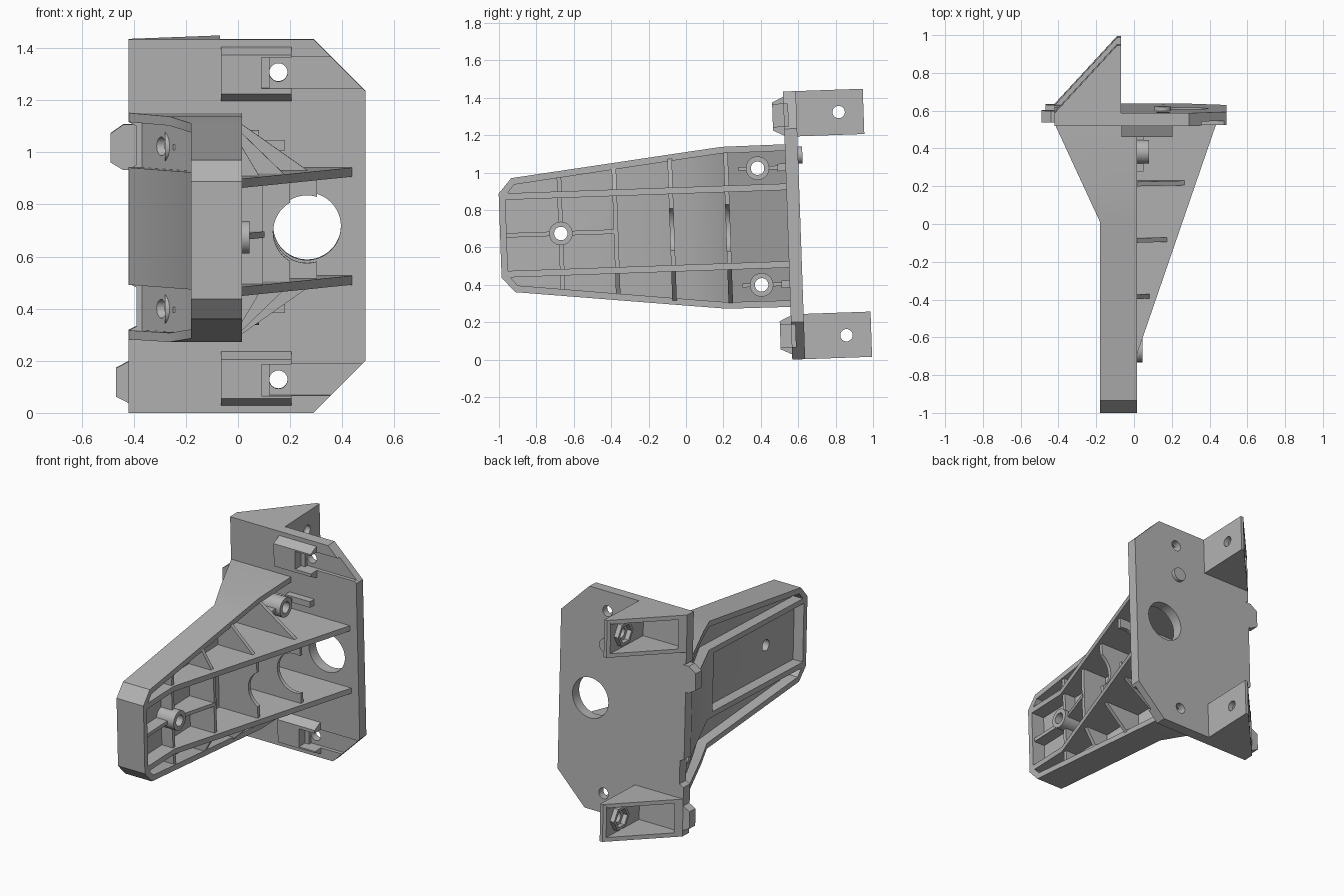
import bpy, bmesh, math
from mathutils import Matrix, Vector

cube = bpy.data.objects.get("Cube")
if cube:
    bpy.data.objects.remove(cube, do_unlink=True)

grey = bpy.data.materials.new("plain_grey")
grey.use_nodes = True
grey.diffuse_color = (0.45, 0.45, 0.45, 1)
grey.node_tree.nodes["Principled BSDF"].inputs["Base Color"].default_value = grey.diffuse_color
parts = []


def finish(name, bm, keep=True):
    bmesh.ops.recalc_face_normals(bm, faces=bm.faces[:])
    mesh = bpy.data.meshes.new(name)
    bm.to_mesh(mesh)
    bm.free()
    ob = bpy.data.objects.new(name, mesh)
    bpy.context.collection.objects.link(ob)
    mesh.materials.append(grey)
    if keep:
        parts.append(ob)
    else:
        ob.hide_render = True
    return ob


def prism(name, pts, axis, lo, hi, keep=True):
    """Extrude a 2D polygon along axis; the other two axes keep x, y, z order."""
    bm = bmesh.new()

    def ring(d):
        out = []
        for p in pts:
            c = list(p)
            c.insert(axis, d)
            out.append(bm.verts.new(c))
        return out
    a, b = ring(lo), ring(hi)
    bm.faces.new(a)
    bm.faces.new(b)
    for i in range(len(a)):
        j = (i + 1) % len(a)
        bm.faces.new((a[i], a[j], b[j], b[i]))
    return finish(name, bm, keep)


def box(name, x, y, z, keep=True):
    return prism(name, [(x[0], y[0]), (x[1], y[0]), (x[1], y[1]), (x[0], y[1])], 2, *z, keep)


def disc(name, axis, centre, r, lo, hi, keep=True, n=32):
    pts = [(centre[0] + r * math.cos(2 * math.pi * i / n),
            centre[1] + r * math.sin(2 * math.pi * i / n)) for i in range(n)]
    return prism(name, pts, axis, lo, hi, keep)


def cut(targets, cutter):
    for ob in targets:
        mod = ob.modifiers.new("cut", "BOOLEAN")
        mod.operation, mod.solver, mod.object = "DIFFERENCE", "EXACT", cutter
        bpy.context.view_layer.objects.active = ob
        bpy.ops.object.modifier_apply(modifier=mod.name)
    bpy.data.objects.remove(cutter, do_unlink=True)


def flare(y, inner, outer):
    """Left-hand x of a surface that is straight, then splays out to the plate."""
    return inner + (outer - inner) * max(0, y - 0.05) / 0.52


def rib_top(y):
    return max(0.015, 0.015 + 0.344 * (y + 0.66))


def strip(name, sections):
    """Join a row of quad cross-sections into one solid."""
    bm = bmesh.new()
    rows = [[bm.verts.new(p) for p in s] for s in sections]
    bm.faces.new(rows[0])
    bm.faces.new(rows[-1])
    for a, b in zip(rows, rows[1:]):
        for i in range(4):
            j = (i + 1) % 4
            bm.faces.new((a[i], a[j], b[j], b[i]))
    return finish(name, bm)


# arm: outer wall running round the tip
outer = [(0.57, 0.435), (0.23, 0.433), (0.05, 0.413), (-0.9, 0.305), (-0.97, 0.225)]
inner = [(0.57, 0.4), (0.23, 0.398), (0.05, 0.378), (-0.885, 0.27), (-0.935, 0.21)]
loop = list(zip(outer, inner))
loop += [((o[0], -o[1]), (i[0], -i[1])) for o, i in reversed(loop)]
sections = []
for (yo, zo), (yi, zi) in loop:
    left = flare(yo, -0.18, -0.42)
    sections.append([(left, yo, zo), (0.015, yo, zo), (0.015, yi, zi), (left, yi, zi)])
strip("arm_wall", sections)

# arm: web closing the middle of the wall
sections = []
for y, z in inner:
    x = flare(y, -0.11, -0.37)
    z += 0.01
    sections.append([(x, y, -z), (x + 0.03, y, -z), (x + 0.03, y, z), (x, y, z)])
web = strip("arm_web", sections)
prism("web_cover", [(-0.18, 0.05), (-0.42, 0.57), (-0.36, 0.57), (-0.1, 0.05), (-0.1, 0.0),
                    (-0.18, 0.0)], 2, -0.2, 0.2)

# arm: long ribs, centre rib and cross ribs
long_rib = [(-0.18, -0.95), (0.015, -0.95), (0.015, -0.66), (rib_top(0.57), 0.57),
            (-0.42, 0.57), (-0.18, 0.05)]
for side, lo, hi in (("upper", 0.19, 0.225), ("lower", -0.225, -0.19)):
    prism(side + "_long_rib", long_rib, 2, lo, hi)
centre_rib = prism("centre_rib", [(-0.09, -0.95), (0.0, -0.95), (0.0, -0.66),
                                  (rib_top(-0.35) - 0.02, -0.35), (-0.09, -0.35)], 2, -0.012, 0.012)
cross_ribs = []
for i, y in enumerate((-0.645, -0.35, -0.05, 0.25)):
    w = min(0.41, 0.4 + 0.115 * (y - 0.05))
    top = max(0.0, rib_top(y) - 0.025)
    x = flare(y, -0.095, -0.355)
    cross_ribs.append(prism(f"cross_rib_{i + 1}", [(x, -w), (0.005, -w), (top, -0.2), (top, 0.2),
                                                   (0.005, w), (x, w)], 1, y - 0.012, y + 0.012))

# arm: screw bosses with bores
for name, y, z, start, end in (("tip", -0.645, 0, -0.1, 0.045), ("upper", 0.418, 0.312, -0.28, 0.08),
                               ("lower", 0.418, -0.312, -0.28, 0.08)):
    boss = disc(name + "_boss", 0, (y, z), 0.063, start, end)
    drilled = [boss, web]
    if name == "tip":
        drilled += [centre_rib, cross_ribs[0]]
    else:
        fin = box(name + "_boss_fin", (-0.25, 0.05), (0.315, 0.535), (z - 0.01, z + 0.01))
        box(name + "_boss_block", (0.0, 0.18), (0.525, 0.57), (z - 0.02, z + 0.02))
        drilled.append(fin)
    cut(drilled, disc("bore", 0, (y, z), 0.036, -0.5, 0.3, False))

# mounting plate, with two edge notches and chamfered corners
half = [(0.49, 0.517), (0.29, 0.717), (-0.42, 0.717), (-0.42, 0.4), (-0.39, 0.385),
        (-0.39, 0.235), (-0.42, 0.22)]
plate = prism("mounting_plate", half + [(x, -z) for x, z in reversed(half)], 1, 0.568, 0.637)
cut([plate] + cross_ribs[2:], disc("shaft_hole", 1, (0.265, 0), 0.13, -0.2, 0.8, False, 48))
disc("locating_stud", 1, (0.15, 0.375), 0.045, 0.6, 0.66)

# edge tabs on the plate
prism("upper_edge_tab", [(-0.38, 0.215), (-0.44, 0.215), (-0.49, 0.245), (-0.49, 0.355),
                         (-0.44, 0.39), (-0.38, 0.39)], 1, 0.575, 0.637)
prism("lower_edge_tab", [(-0.41, -0.68), (-0.42, -0.68), (-0.468, -0.655), (-0.468, -0.545),
                         (-0.42, -0.52), (-0.41, -0.52)], 1, 0.575, 0.637)

for side, s in (("upper", 1), ("lower", -1)):
    def zs(a, b):
        return tuple(sorted((s * a, s * b)))

    # grooves, screw holes and slotted front pads
    cut([plate], box("groove", (0.12, 0.6), (0.5, 0.59), zs(0.53, 0.65), False))
    cut([plate], disc("screw_hole", 1, (0.155, s * 0.59), 0.035, 0.4, 0.8, False))
    pad = [(-0.065, 0.66), (0.205, 0.66), (0.205, 0.65), (0.09, 0.65), (0.09, 0.53),
           (0.205, 0.53), (0.205, 0.51), (-0.065, 0.51)]
    prism(side + "_front_pad", [(x, s * z) for x, z in pad], 1, 0.508, 0.575)
    for edge, a, b in (("outer", 0.66, 0.69), ("inner", 0.51, 0.48)):
        prism(f"{side}_pad_{edge}_bevel", [(0.508, s * a), (0.57, s * a), (0.57, s * b)],
              0, -0.065, 0.205)

    # hollow triangular bracket behind the plate
    tri = [(-0.42, 0.6), (-0.42, 0.637), (-0.09, 0.995), (-0.07, 0.995), (-0.07, 0.6)]
    for edge, a, b in (("outer", 0.69, 0.717), ("inner", 0.475, 0.5)):
        prism(f"{side}_bracket_{edge}_wall", tri, 2, *zs(a, b))
    prism(side + "_bracket_toe", [(-0.42, 0.6), (-0.42, 0.637), (-0.385, 0.675), (-0.36, 0.637)],
          2, *zs(0.48, 0.71))
    face = prism(side + "_bracket_face", [(-0.105, 0.63), (-0.07, 0.63), (-0.07, 0.995),
                                          (-0.09, 0.995), (-0.105, 0.979)], 2, *zs(0.48, 0.71))
    collar = disc(side + "_nut_collar", 0, (0.862, s * 0.597), 0.08, -0.135, -0.1, True, 6)
    cut([collar], disc("nut_trap", 0, (0.862, s * 0.597), 0.06, -0.2, -0.105, False, 6))
    cut([face, collar], disc("bracket_hole", 0, (0.862, s * 0.597), 0.033, -0.3, 0.1, False))

# lean the whole part back slightly and stand it on the ground
lean = Matrix.Rotation(math.radians(2), 4, "X") @ Matrix.Translation((0, 0, 0.7))
for ob in parts:
    ob.data.transform(lean)
low = min(v.co.z for ob in parts for v in ob.data.vertices)
for ob in parts:
    ob.data.transform(Matrix.Translation((0, 0, -low)))
    bpy.ops.object.select_all(action="DESELECT")
    ob.select_set(True)
    bpy.context.view_layer.objects.active = ob
    bpy.ops.object.shade_smooth_by_angle(angle=math.radians(30))
